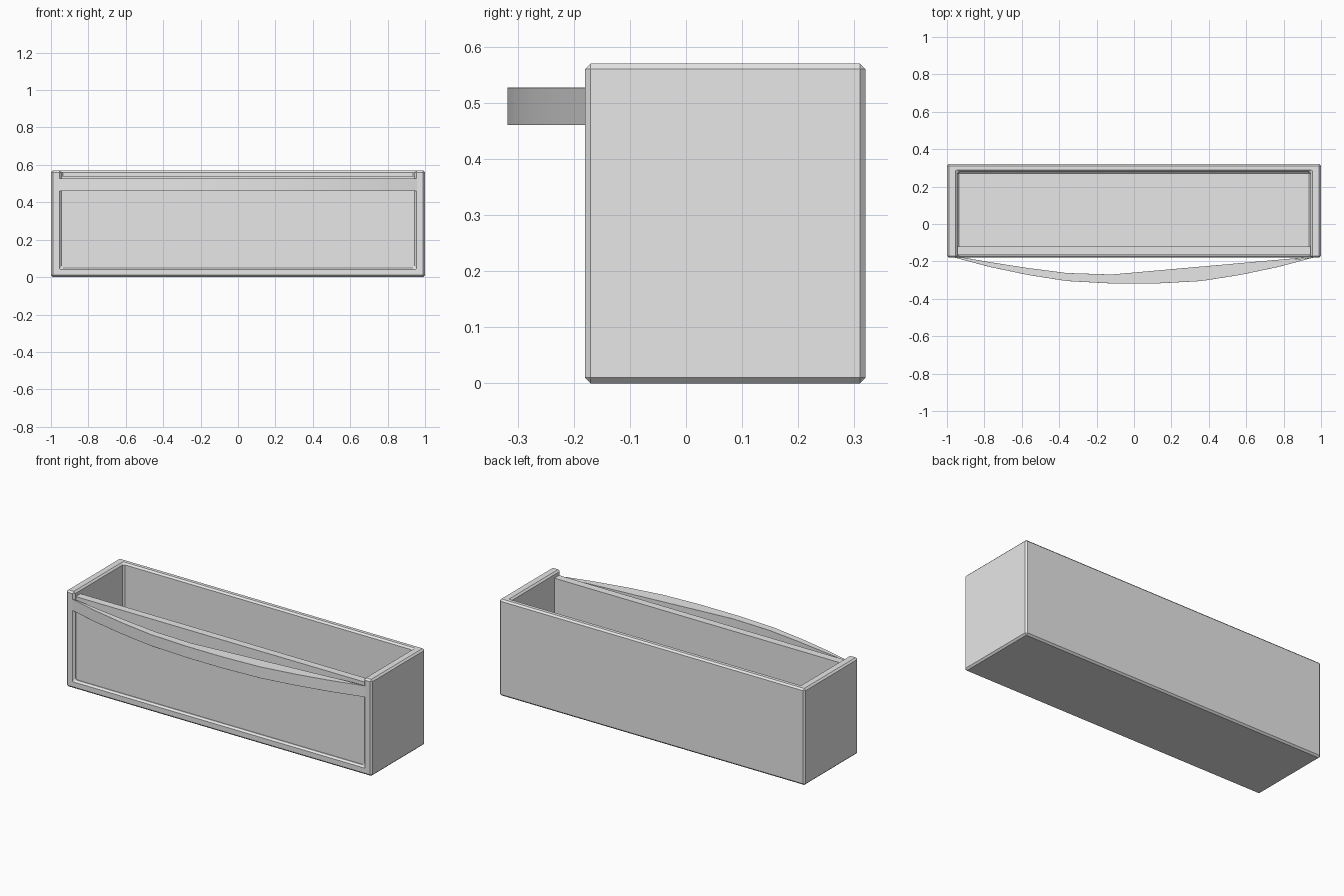
import bpy, bmesh, math

cube = bpy.data.objects.get("Cube")
if cube:
    bpy.data.objects.remove(cube, do_unlink=True)

grey = bpy.data.materials.new("light grey")
grey.use_nodes = True
GREY = (0.8, 0.8, 0.8, 1)
grey.diffuse_color = GREY
grey.node_tree.nodes["Principled BSDF"].inputs["Base Color"].default_value = GREY


def add_object(name, bm):
    bmesh.ops.recalc_face_normals(bm, faces=bm.faces)
    mesh = bpy.data.meshes.new(name)
    bm.to_mesh(mesh)
    bm.free()
    mesh.materials.append(grey)
    obj = bpy.data.objects.new(name, mesh)
    bpy.context.collection.objects.link(obj)
    return obj


def box(name, lo, hi):
    bm = bmesh.new()
    bmesh.ops.create_cube(bm, size=1)
    for v in bm.verts:
        v.co = [(a + b) / 2 + c * (b - a) for a, b, c in zip(lo, hi, v.co)]
    return add_object(name, bm)


def bevel(obj, width):
    mod = obj.modifiers.new("edge bevel", "BEVEL")
    mod.width = width
    mod.segments = 1
    mod.limit_method = "ANGLE"
    mod.angle_limit = math.radians(40)


# Drawer shell: floor, back and two sides, open at the top and front
shell = box("drawer_shell", (-1, -0.18, 0), (1, 0.32, 0.57))
cutter = box("cavity_cutter", (-0.945, -0.4, 0.05), (0.945, 0.28, 0.9))
cutter.hide_render = True
cutter.hide_viewport = True
cutter.display_type = "WIRE"
cut = shell.modifiers.new("cavity", "BOOLEAN")
cut.operation = "DIFFERENCE"
cut.solver = "EXACT"
cut.object = cutter
bevel(shell, 0.01)

# Front panel, set slightly back between the sides
box("front_panel", (-0.947, -0.165, 0.045), (0.947, -0.12, 0.54))

# Bowed handle: crescent plan, mirrored in x and extruded up
outer = [(0.965, -0.178), (0.77, -0.23), (0.57, -0.272), (0.36, -0.305), (0.12, -0.318)]
inner = [(0.12, -0.27), (0.36, -0.262), (0.57, -0.235), (0.77, -0.204), (0.92, -0.178)]
plan = outer + [(-x, y) for x, y in reversed(outer)]
plan += [(-x, y) for x, y in reversed(inner)] + list(reversed(inner))
n = len(outer)
bm = bmesh.new()
rows = [[bm.verts.new((x, y, z)) for x, y in plan] for z in (0.46, 0.527)]
count = len(plan)
for i in range(count):
    j = (i + 1) % count
    bm.faces.new((rows[0][i], rows[0][j], rows[1][j], rows[1][i]))
for row in rows:
    for i in range(2 * n - 1):
        bm.faces.new((row[i], row[i + 1], row[count - 2 - i], row[count - 1 - i]))
handle = add_object("handle", bm)
bevel(handle, 0.004)
bpy.ops.object.select_all(action="DESELECT")
handle.select_set(True)
bpy.context.view_layer.objects.active = handle
bpy.ops.object.shade_smooth_by_angle(angle=math.radians(30))
